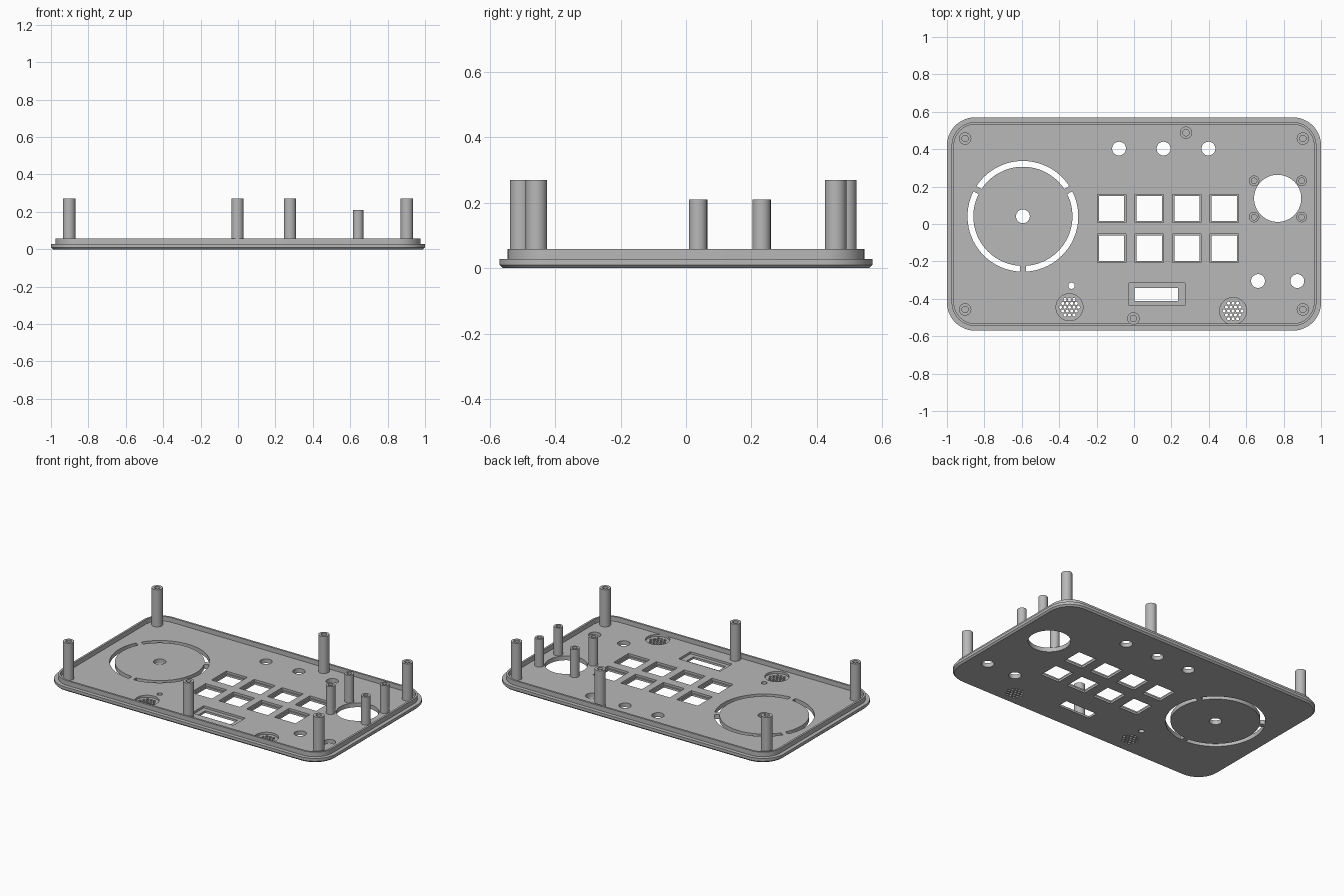
import bpy, bmesh
from math import sin, cos, pi, radians, asin

cube = bpy.data.objects.get("Cube")
if cube:
    bpy.data.objects.remove(cube)

grey = bpy.data.materials.new("plain grey")
grey.use_nodes = True
GREY = (0.48, 0.48, 0.48, 1)
grey.diffuse_color = GREY
grey.node_tree.nodes["Principled BSDF"].inputs["Base Color"].default_value = GREY

FLOOR, LIP_TOP, BELOW = 0.028, 0.058, -0.05


# Outline helpers, each returns a counter-clockwise list of points
def circle(x, y, r, n=40):
    return [(x + r * cos(2 * pi * i / n), y + r * sin(2 * pi * i / n)) for i in range(n)]


def rect(x, y, w, h):
    return [(x + sx * w / 2, y + sy * h / 2) for sx, sy in ((-1, -1), (1, -1), (1, 1), (-1, 1))]


def rounded(inset, n=12):
    r = 0.15 - inset
    pts = []
    for k, (sx, sy) in enumerate(((1, 1), (-1, 1), (-1, -1), (1, -1))):
        for i in range(n + 1):
            a = pi / 2 * (k + i / n)
            pts.append((sx * 0.85 + r * cos(a), sy * 0.42 + r * sin(a)))
    return pts


def arc_slot(x, y, r1, r2, start, end, gap, n=36):
    def arc(r):
        d = asin(gap / 2 / r)
        a, b = radians(start) + d, radians(end) - d
        return [(x + r * cos(a + (b - a) * i / n), y + r * sin(a + (b - a) * i / n))
                for i in range(n + 1)]
    return arc(r2) + arc(r1)[::-1]


def loft(bm, rings):
    """Skin a stack of (outline, height) rings and cap both ends."""
    loops = [[bm.verts.new((x, y, z)) for x, y in pts] for pts, z in rings]
    for a, b in zip(loops, loops[1:]):
        for i in range(len(a)):
            j = (i + 1) % len(a)
            bm.faces.new((a[i], a[j], b[j], b[i]))
    bm.faces.new(loops[0][::-1])
    bm.faces.new(loops[-1])


def make(name, stacks):
    bm = bmesh.new()
    for rings in stacks:
        loft(bm, rings)
    bmesh.ops.recalc_face_normals(bm, faces=bm.faces)
    mesh = bpy.data.meshes.new(name)
    bm.to_mesh(mesh)
    bm.free()
    mesh.materials.append(grey)
    ob = bpy.data.objects.new(name, mesh)
    bpy.context.collection.objects.link(ob)
    return ob


def activate(ob):
    bpy.ops.object.select_all(action='DESELECT')
    ob.select_set(True)
    bpy.context.view_layer.objects.active = ob


def smooth(ob):
    activate(ob)
    bpy.ops.object.shade_smooth_by_angle(angle=radians(30))


def cut(ob, name, outlines, z0, z1):
    cutter = make(name, [[(o, z0), (o, z1)] for o in outlines])
    cutter.hide_render = True
    mod = ob.modifiers.new(name, 'BOOLEAN')
    mod.operation, mod.solver, mod.object = 'DIFFERENCE', 'EXACT', cutter
    activate(ob)
    bpy.ops.object.modifier_apply(modifier=mod.name)
    bpy.data.objects.remove(cutter)


# Tray: chamfered plate with a thin raised lip around the floor
tray = make("panel_tray", [[
    (rounded(0.01), 0), (rounded(0), 0.01), (rounded(0), FLOOR), (rounded(0.025), FLOOR),
    (rounded(0.025), LIP_TOP), (rounded(0.038), LIP_TOP), (rounded(0.038), FLOOR)]])

buttons = [(x, y) for x in (-0.12, 0.082, 0.283, 0.483) for y in (0.083, -0.13)]
speakers = [(-0.345, -0.445), (0.53, -0.465)]

# Shallow recesses around the buttons, display and speakers
recesses = [rect(x, y, 0.152, 0.152) for x, y in buttons]
recesses.append(rect(0.123, -0.376, 0.3, 0.122))
recesses += [circle(x, y, 0.072) for x, y in speakers]
cut(tray, "recess_cutter", recesses, 0.014, FLOOR + 0.001)

# Openings straight through the plate
holes = [rect(x, y, 0.135, 0.135) for x, y in buttons]
holes.append(rect(0.119, -0.377, 0.232, 0.07))
holes += [circle(x, 0.403, 0.037) for x in (-0.08, 0.158, 0.398)]
holes += [circle(x, -0.305, 0.037) for x in (0.663, 0.873)]
holes += [circle(-0.334, -0.33, 0.017), circle(0.768, 0.137, 0.126, 64)]

# Dial: centre hole and three arc slots
holes.append(circle(-0.594, 0.041, 0.037))
holes += [arc_slot(-0.594, 0.041, 0.265, 0.296, a, a + 120, 0.032) for a in (30, 150, 270)]

# Speaker grilles: hexagonal groups of small holes
PITCH = 0.024
for sx, sy in speakers:
    for row in range(-2, 3):
        count = 5 - abs(row)
        for i in range(count):
            holes.append(circle(sx + (i - (count - 1) / 2) * PITCH,
                                sy + row * PITCH * 0.866, 0.0085, 12))
cut(tray, "hole_cutter", holes, BELOW, 0.1)
smooth(tray)


# Hollow mounting posts
def post(name, x, y, r, bore, top):
    ob = make(name, [[(circle(x, y, r), FLOOR - 0.008), (circle(x, y, r), top),
                      (circle(x, y, bore), top), (circle(x, y, bore), FLOOR + 0.002)]])
    smooth(ob)


for side, x in (("left", 0.903), ("right", -0.903)):
    post("back_" + side + "_post", x, 0.457, 0.033, 0.017, 0.27)
    post("front_" + side + "_post", x, -0.457, 0.033, 0.017, 0.27)
post("back_middle_post", 0.278, 0.488, 0.033, 0.017, 0.27)
post("front_middle_post", -0.003, -0.505, 0.033, 0.017, 0.27)
for side, x in (("left", 0.896), ("right", 0.642)):
    post("joystick_back_" + side + "_post", x, 0.231, 0.028, 0.015, 0.21)
    post("joystick_front_" + side + "_post", x, 0.037, 0.028, 0.015, 0.21)
